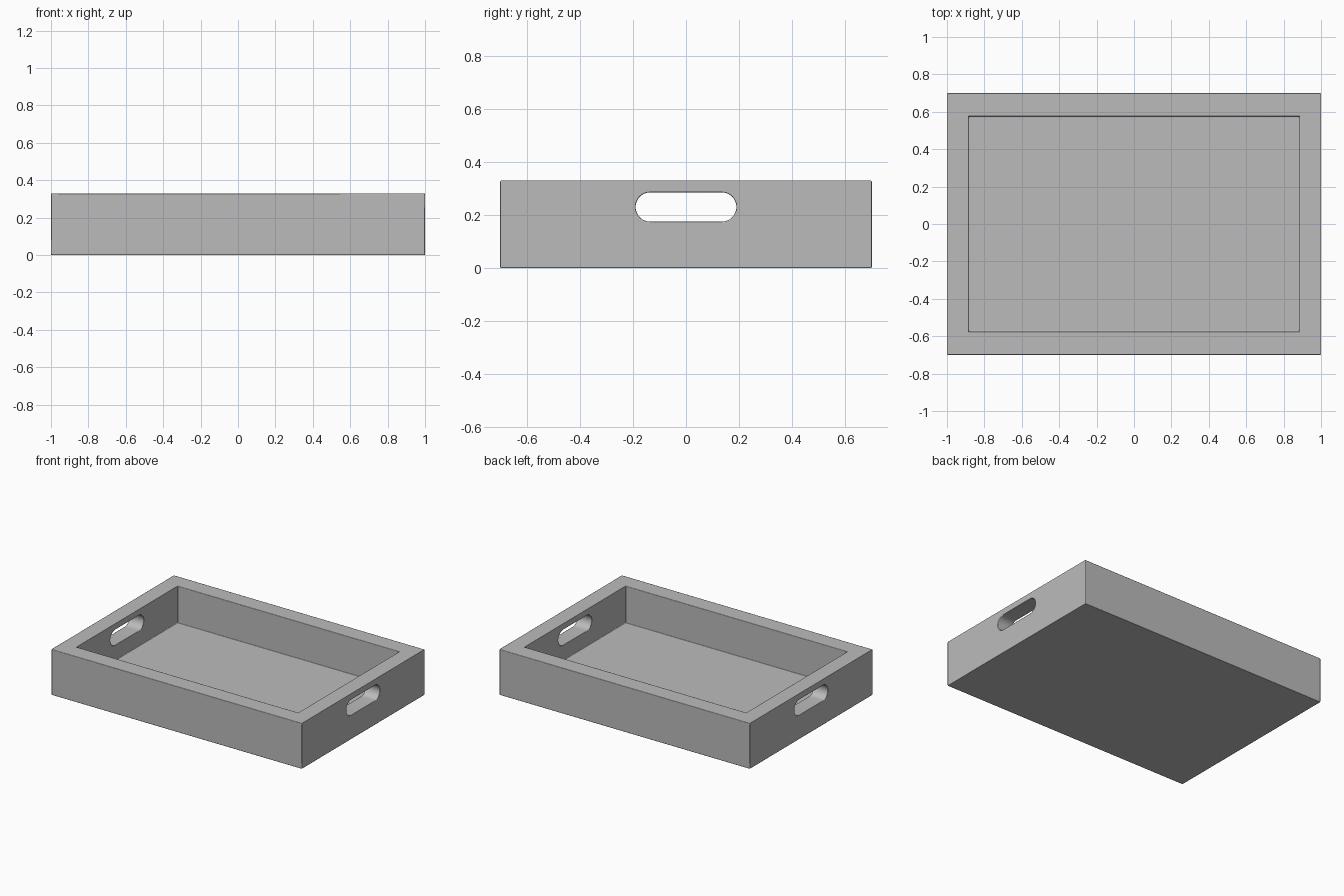
import bpy, bmesh, math

old = bpy.data.objects.get("Cube")
if old:
    bpy.data.objects.remove(old, do_unlink=True)

LENGTH, WIDTH, HEIGHT = 2.0, 1.4, 0.33
WALL, FLOOR = 0.12, 0.065
SLOT_HALF, SLOT_RADIUS, SLOT_Z = 0.19, 0.055, 0.23

grey = bpy.data.materials.new("Grey paint")
grey.use_nodes = True
grey.diffuse_color = (0.5, 0.5, 0.5, 1)
grey.node_tree.nodes["Principled BSDF"].inputs["Base Color"].default_value = (0.5, 0.5, 0.5, 1)


def add_object(name, bm):
    bmesh.ops.recalc_face_normals(bm, faces=bm.faces)
    mesh = bpy.data.meshes.new(name)
    bm.to_mesh(mesh)
    bm.free()
    mesh.materials.append(grey)
    obj = bpy.data.objects.new(name, mesh)
    bpy.context.collection.objects.link(obj)
    return obj


def add_box(name, size, bottom):
    bm = bmesh.new()
    bmesh.ops.create_cube(bm, size=1)
    bmesh.ops.scale(bm, vec=size, verts=bm.verts)
    bmesh.ops.translate(bm, vec=(0, 0, bottom + size[2] / 2), verts=bm.verts)
    return add_object(name, bm)


def add_slot(name, length, steps=16):
    # Rounded slot profile, extruded along x
    bm = bmesh.new()
    outline = []
    for side in (1, -1):
        for i in range(steps + 1):
            a = math.pi * (i / steps - 0.5)
            y = side * (SLOT_HALF - SLOT_RADIUS + SLOT_RADIUS * math.cos(a))
            z = SLOT_Z + side * SLOT_RADIUS * math.sin(a)
            outline.append(bm.verts.new((-length / 2, y, z)))
    face = bm.faces.new(outline)
    grown = bmesh.ops.extrude_face_region(bm, geom=[face])
    moved = [v for v in grown["geom"] if isinstance(v, bmesh.types.BMVert)]
    bmesh.ops.translate(bm, vec=(length, 0, 0), verts=moved)
    return add_object(name, bm)


def apply(obj, mod):
    bpy.ops.object.modifier_apply(modifier=mod.name)


# Solid block, then the recess and the two hand slots cut from it
tray = add_box("tray", (LENGTH, WIDTH, HEIGHT), 0)
recess = add_box("recess_cutter", (LENGTH - 2 * WALL + 0.01, WIDTH - 2 * WALL - 0.01, HEIGHT), FLOOR)
slots = add_slot("handle_cutter", LENGTH + 0.2)

bpy.ops.object.select_all(action="DESELECT")
bpy.context.view_layer.objects.active = tray
tray.select_set(True)
for cutter in (recess, slots):
    cutter.hide_render = True
    cut = tray.modifiers.new("Cut", "BOOLEAN")
    cut.operation = "DIFFERENCE"
    cut.solver = "EXACT"
    cut.object = cutter
    apply(tray, cut)
    bpy.data.objects.remove(cutter, do_unlink=True)

# Slightly eased edges
bpy.ops.object.shade_smooth_by_angle(angle=math.radians(50))
bevel = tray.modifiers.new("Eased edges", "BEVEL")
bevel.width = 0.005
bevel.segments = 2
bevel.limit_method = "ANGLE"
bevel.angle_limit = math.radians(40)
bevel.harden_normals = True
